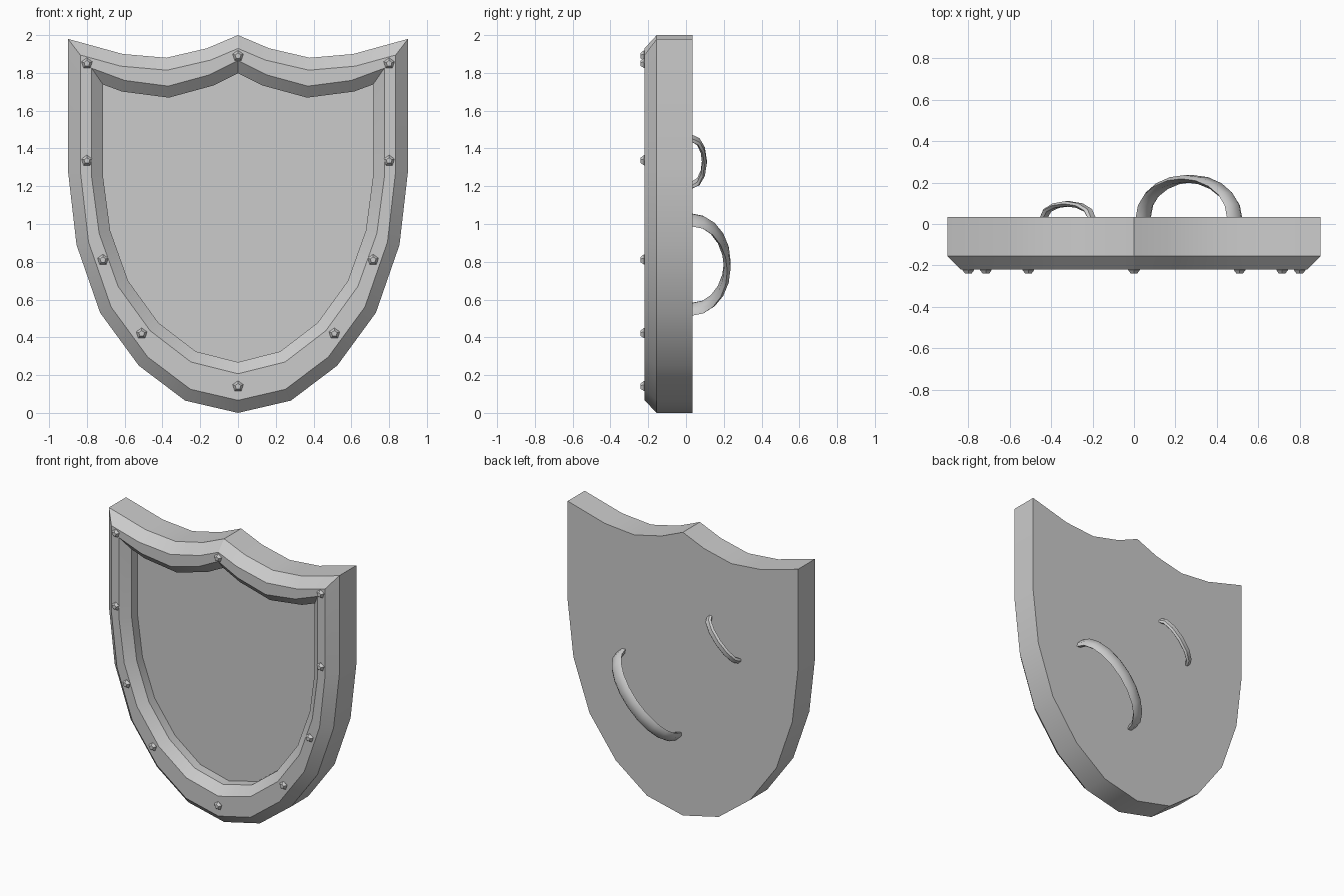
import bpy, bmesh, math
from mathutils import Vector, Matrix

if "Cube" in bpy.data.objects:
    bpy.data.objects.remove(bpy.data.objects["Cube"])


def finish(name, bm, angle=30):
    bmesh.ops.recalc_face_normals(bm, faces=bm.faces[:])
    mesh = bpy.data.meshes.new(name)
    bm.to_mesh(mesh)
    bm.free()
    ob = bpy.data.objects.new(name, mesh)
    bpy.context.collection.objects.link(ob)
    bpy.ops.object.select_all(action='DESELECT')
    ob.select_set(True)
    bpy.context.view_layer.objects.active = ob
    bpy.ops.object.shade_smooth_by_angle(angle=math.radians(angle))
    return ob


def mirrored(half):
    # half runs from top centre down the right side to bottom centre
    return [Vector(p) for p in half] + [Vector((-x, z)) for x, z in half[-2:0:-1]]


def inset(loop, d):
    # mitred inward offset of a clockwise loop
    out = []
    n = len(loop)
    for i, p in enumerate(loop):
        a = (p - loop[i - 1]).normalized()
        b = (loop[(i + 1) % n] - p).normalized()
        na, nb = Vector((a.y, -a.x)), Vector((b.y, -b.x))
        m = (na + nb).normalized()
        out.append(p + m * (d / m.dot(na)))
    return out


outer = mirrored([(0, 2), (.165, 1.93), (.38, 1.88), (.61, 1.9), (.9, 1.98),
                  (.9, 1.28), (.855, .89), (.73, .53), (.525, .25), (.28, .065), (0, 0)])
inner = mirrored([(0, 1.865), (.15, 1.79), (.37, 1.73), (.6, 1.76), (.775, 1.825),
                  (.775, 1.25), (.735, .95), (.635, .67), (.465, .435), (.25, .27), (0, .207)])

# Shield body: back, side wall, bevelled rim, recessed panel
bm = bmesh.new()
panel = inset(inner, .06)
rings = [[bm.verts.new((p.x, y, p.y)) for p in loop] for loop, y in (
    (outer, .035), (outer, -.155), (inset(outer, .065), -.22),
    (inner, -.22), (panel, -.165), (panel, -.1))]
for r, s in zip(rings, rings[1:]):
    for i in range(len(r)):
        j = (i + 1) % len(r)
        bm.faces.new((r[i], r[j], s[j], s[i]))
bm.faces.new(rings[0])
bm.faces.new(rings[-1])
finish("shield_body", bm)

# Rivets around the rim: five-sided domes
spots = [(0, 1.89), (0, .14)]
for x, z in [(.8, 1.85), (.8, 1.335), (.715, .81), (.51, .42)]:
    spots += [(x, z), (-x, z)]
bm = bmesh.new()
for x, z in spots:
    prev = None
    for y, r in ((-.205, .024), (-.222, .03), (-.24, .016)):
        ring = [bm.verts.new((x + r * math.sin(k * math.tau / 5), y,
                              z + r * math.cos(k * math.tau / 5))) for k in range(5)]
        if prev:
            for k in range(5):
                m = (k + 1) % 5
                bm.faces.new((prev[k], prev[m], ring[m], ring[k]))
        else:
            bm.faces.new(ring)
        prev = ring
    bm.faces.new(prev)
finish("rivets", bm)


def strap(name, centre, tilt, length, height, width, thick, segs):
    # arched band with a slightly domed cross-section
    bm = bmesh.new()
    section = [(-.5, -.5), (-.28, 0), (.28, 0), (.5, -.5), (.28, -1), (-.28, -1)]
    prev = None
    ends = []
    for i in range(segs + 1):
        a = math.pi * i / segs
        ring = []
        for u, v in section:
            along = -math.cos(a) * (length / 2 + v * thick)
            up = math.sin(a) * (height + v * thick)
            ring.append(bm.verts.new((along, up, u * width)))
        if prev:
            for k in range(6):
                m = (k + 1) % 6
                bm.faces.new((prev[k], prev[m], ring[m], ring[k]))
        if i in (0, segs):
            ends.append(ring)
        prev = ring
    for e in ends:
        bm.faces.new(e)
    x, z = centre
    bm.transform(Matrix.Translation((x, .033, z)) @ Matrix.Rotation(-tilt, 4, 'Y'))
    finish(name, bm, 40)


# Arm strap and hand grip on the back
strap("arm_strap", (.265, .785), math.radians(47), .68, .203, .1, .035, 10)
strap("hand_grip", (-.32, 1.33), math.radians(47), .36, .077, .055, .025, 6)
